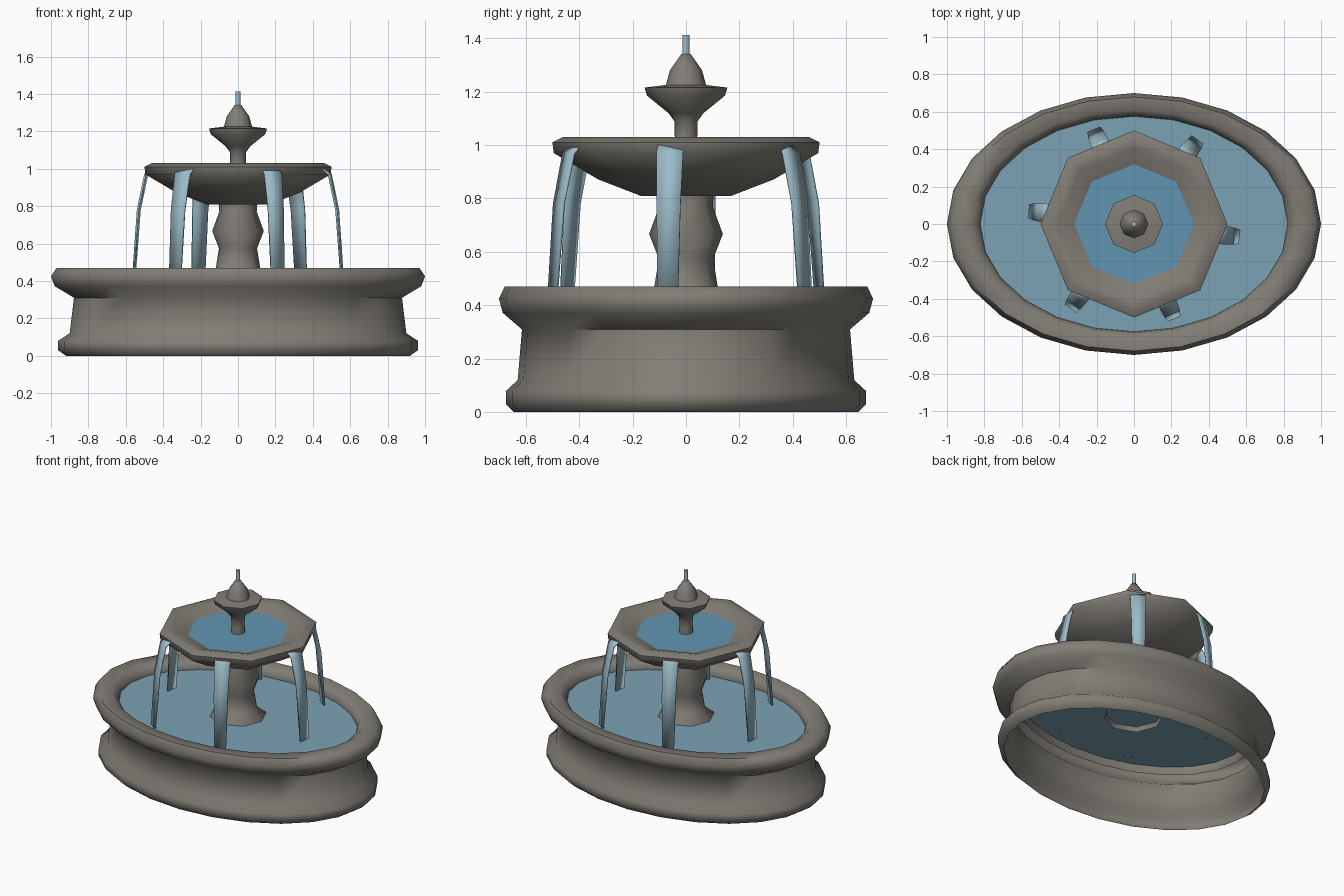
import bpy, bmesh, math
from mathutils import Vector

if "Cube" in bpy.data.objects:
    bpy.data.objects.remove(bpy.data.objects["Cube"])


def material(name, rgb):
    m = bpy.data.materials.new(name)
    m.diffuse_color = (*rgb, 1)
    m.use_nodes = True
    m.node_tree.nodes["Principled BSDF"].inputs["Base Color"].default_value = m.diffuse_color
    return m


STONE = material("stone", (0.22, 0.205, 0.18))
POOL = material("pool_water", (0.20, 0.36, 0.46))
BOWL = material("bowl_water", (0.12, 0.30, 0.45))
FALL = material("falling_water", (0.33, 0.50, 0.58))


def finish(bm, name, mat, angle=60):
    me = bpy.data.meshes.new(name)
    bm.to_mesh(me)
    bm.free()
    me.materials.append(mat)
    me.shade_smooth()
    me.set_sharp_from_angle(angle=math.radians(angle))
    ob = bpy.data.objects.new(name, me)
    bpy.context.collection.objects.link(ob)
    return ob


def lathe(name, profile, sides, mat, sy=1.0, cap_top=False):
    """Turn (radius, z) points, listed bottom/outside first, around z."""
    bm = bmesh.new()
    rings = []
    for r, z in profile:
        rings.append([bm.verts.new((r * math.cos(2 * math.pi * i / sides),
                                    sy * r * math.sin(2 * math.pi * i / sides), z))
                      for i in range(sides)])
    for a, b in zip(rings, rings[1:]):
        for i in range(sides):
            j = (i + 1) % sides
            bm.faces.new((a[i], a[j], b[j], b[i]))
    if cap_top:
        bm.faces.new(rings[-1])
    return finish(bm, name, mat)


# Oval basin: open underneath, rolled rim folding in to the water
lathe("basin", [(0.92, 0), (0.962, 0.03), (0.962, 0.08), (0.90, 0.12),
                (0.877, 0.31), (0.98, 0.372), (1.0, 0.425), (0.97, 0.47),
                (0.87, 0.47), (0.83, 0.44), (0.82, 0.40), (0.84, 0.36)],
      24, STONE, sy=0.7)
lathe("basin_water", [(0.825, 0.41)], 24, POOL, sy=0.7, cap_top=True)

# Pedestal
lathe("pedestal", [(0.185, 0.375), (0.18, 0.41), (0.12, 0.46), (0.102, 0.575),
                   (0.138, 0.667), (0.10, 0.77), (0.105, 0.83)], 8, STONE)

# Octagonal upper bowl and its water
lathe("upper_bowl", [(0.09, 0.81), (0.17, 0.81), (0.33, 0.872), (0.495, 0.97),
                     (0.50, 1.01), (0.46, 1.03), (0.41, 1.02),
                     (0.32, 0.985), (0.22, 0.94)], 8, STONE)
lathe("upper_bowl_water", [(0.325, 0.985)], 8, BOWL, cap_top=True)

# Neck, small cup and finial
lathe("top_cup", [(0.05, 0.95), (0.042, 1.03), (0.044, 1.09), (0.066, 1.12),
                  (0.146, 1.185), (0.155, 1.215), (0.075, 1.225),
                  (0.06, 1.28), (0.018, 1.34)], 8, STONE, cap_top=True)
lathe("water_jet", [(0.014, 1.33), (0.014, 1.412)], 8, FALL, cap_top=True)

# Six ribbons of water spilling over the octagon's edge
PATH = [(-0.025, 1.005, 0.05), (0.015, 0.97, 0.05),
        (0.055, 0.78, 0.045), (0.082, 0.41, 0.038)]
for k in range(6):
    deg = -7 + 60 * k
    a = math.radians(deg)
    edge = 0.462 / math.cos(math.radians(deg % 45 - 22.5))
    out = Vector((math.cos(a), math.sin(a), 0))
    side = Vector((-math.sin(a), math.cos(a), 0))
    bm = bmesh.new()
    rows = []
    for off, z, w in PATH:
        c = out * (edge + off) + Vector((0, 0, z))
        rows.append([bm.verts.new(c - side * w), bm.verts.new(c + side * w)])
    for p, q in zip(rows, rows[1:]):
        bm.faces.new((p[1], p[0], q[0], q[1]))
    bm.normal_update()
    ob = finish(bm, f"water_stream_{k + 1}", FALL)
    mod = ob.modifiers.new("thickness", "SOLIDIFY")
    mod.thickness = 0.01
    mod.offset = 0
